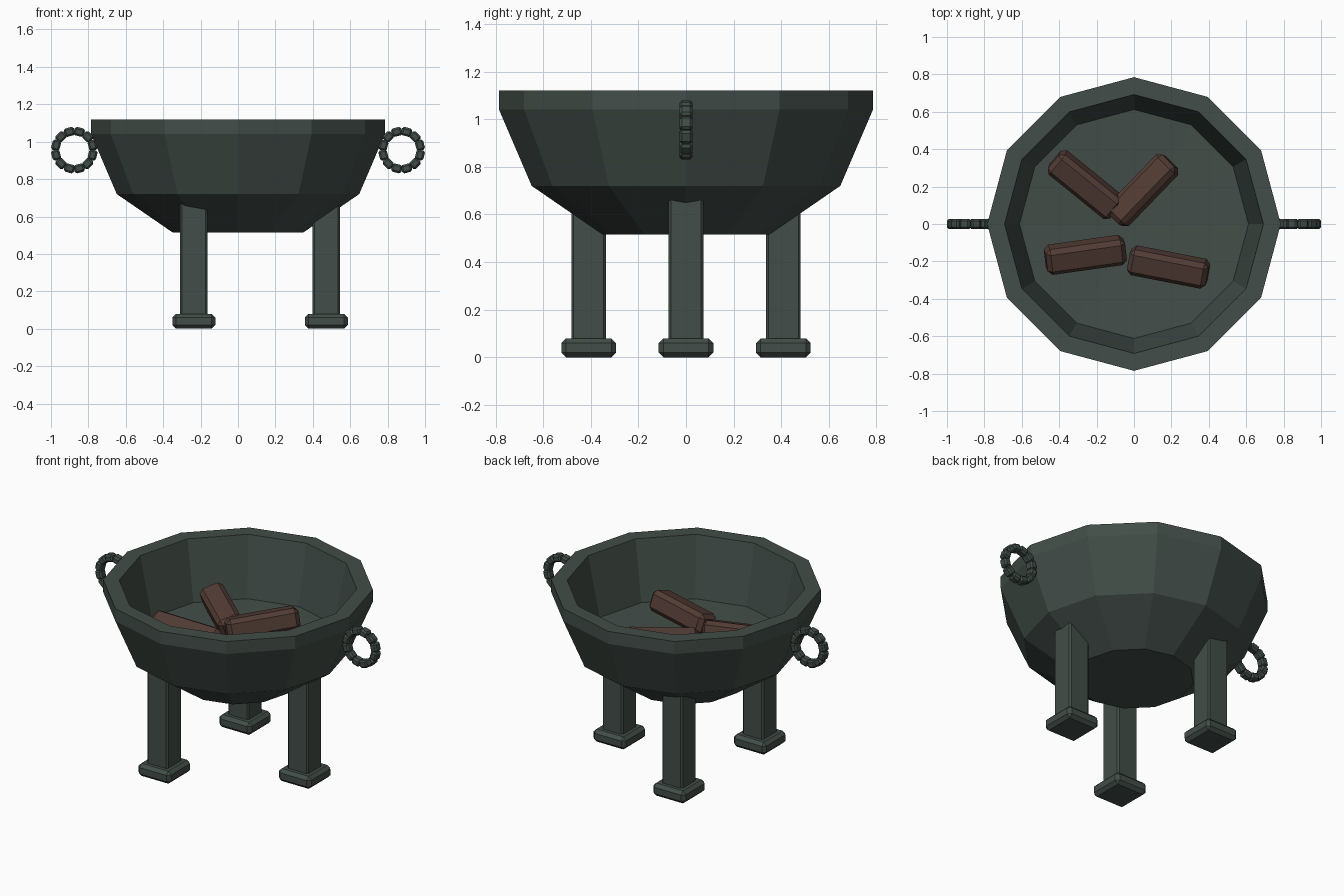
import bpy, bmesh, math
from mathutils import Matrix, Euler

if "Cube" in bpy.data.objects:
    bpy.data.objects.remove(bpy.data.objects["Cube"])


def material(name, colour):
    m = bpy.data.materials.new(name)
    m.diffuse_color = (*colour, 1)
    m.use_nodes = True
    m.node_tree.nodes["Principled BSDF"].inputs["Base Color"].default_value = m.diffuse_color
    return m


IRON = material("dark_iron", (0.055, 0.075, 0.065))
WOOD = material("charred_wood", (0.085, 0.045, 0.035))


def finish(name, bm, mat):
    bmesh.ops.recalc_face_normals(bm, faces=bm.faces)
    me = bpy.data.meshes.new(name)
    bm.to_mesh(me)
    bm.free()
    me.materials.append(mat)
    ob = bpy.data.objects.new(name, me)
    bpy.context.collection.objects.link(ob)
    return ob


def add_box(bm, size, matrix, bevel):
    """Chamfered box merged into bm."""
    part = bmesh.new()
    bmesh.ops.create_cube(part, size=1, matrix=Matrix.Diagonal((*size, 1)))
    bmesh.ops.bevel(part, geom=part.edges[:], offset=bevel, segments=1,
                    profile=0.5, affect='EDGES')
    part.transform(matrix)
    me = bpy.data.meshes.new("tmp")
    part.to_mesh(me)
    part.free()
    bm.from_mesh(me)
    bpy.data.meshes.remove(me)


def box(name, size, loc, bevel, mat, rot=(0, 0, 0)):
    bm = bmesh.new()
    m = Matrix.Translation(loc) @ Euler([math.radians(a) for a in rot]).to_matrix().to_4x4()
    add_box(bm, size, m, bevel)
    return finish(name, bm, mat)


# Twelve-sided bowl: closed profile from underside, over the rim, to the inner floor
SIDES = 12
profile = [(0.35, 0.515), (0.648, 0.72), (0.785, 1.04), (0.785, 1.12),
           (0.692, 1.12), (0.612, 0.745)]
bm = bmesh.new()
rings = [[bm.verts.new((r * math.cos(math.tau * i / SIDES),
                        r * math.sin(math.tau * i / SIDES), z))
          for i in range(SIDES)] for r, z in profile]
for a, b in zip(rings, rings[1:]):
    for i in range(SIDES):
        j = (i + 1) % SIDES
        bm.faces.new((a[i], a[j], b[j], b[i]))
bm.faces.new(rings[0][::-1])
centre = bm.verts.new((0, 0, 0.725))
for i in range(SIDES):
    bm.faces.new((rings[-1][i], rings[-1][(i + 1) % SIDES], centre))
finish("bowl", bm, IRON)

# Three square legs with pad feet
for k in range(3):
    a = math.tau * k / 3
    x, y = 0.472 * math.cos(a), 0.472 * math.sin(a)
    box(f"leg_{k + 1}", (0.146, 0.146, 0.65), (x, y, 0.365), 0.01, IRON)
    box(f"foot_{k + 1}", (0.23, 0.23, 0.08), (x, y, 0.04), 0.02, IRON)

# Ring handles built from twelve chamfered links
for side, name in ((-1, "left_ring_handle"), (1, "right_ring_handle")):
    bm = bmesh.new()
    for k in range(12):
        m = (Matrix.Translation((side * 0.875, 0, 0.955))
             @ Matrix.Rotation(math.radians(15 + 30 * k), 4, 'Y')
             @ Matrix.Translation((0.101, 0, 0)))
        add_box(bm, (0.046, 0.054, 0.056), m, 0.01)
    finish(name, bm, IRON)

# Four logs lying on the bowl floor: x, y, z, roll, pitch, heading
logs = [(-0.26, 0.21, 0.805, 18, 5, -39),
        (0.045, 0.18, 0.815, -15, -6, 46),
        (-0.26, -0.165, 0.805, 20, 5, 8),
        (0.185, -0.23, 0.805, 18, -4, -11)]
for i, (x, y, z, roll, pitch, heading) in enumerate(logs):
    box(f"log_{i + 1}", (0.43, 0.145, 0.13), (x, y, z), 0.025, WOOD,
        (roll, pitch, heading))
